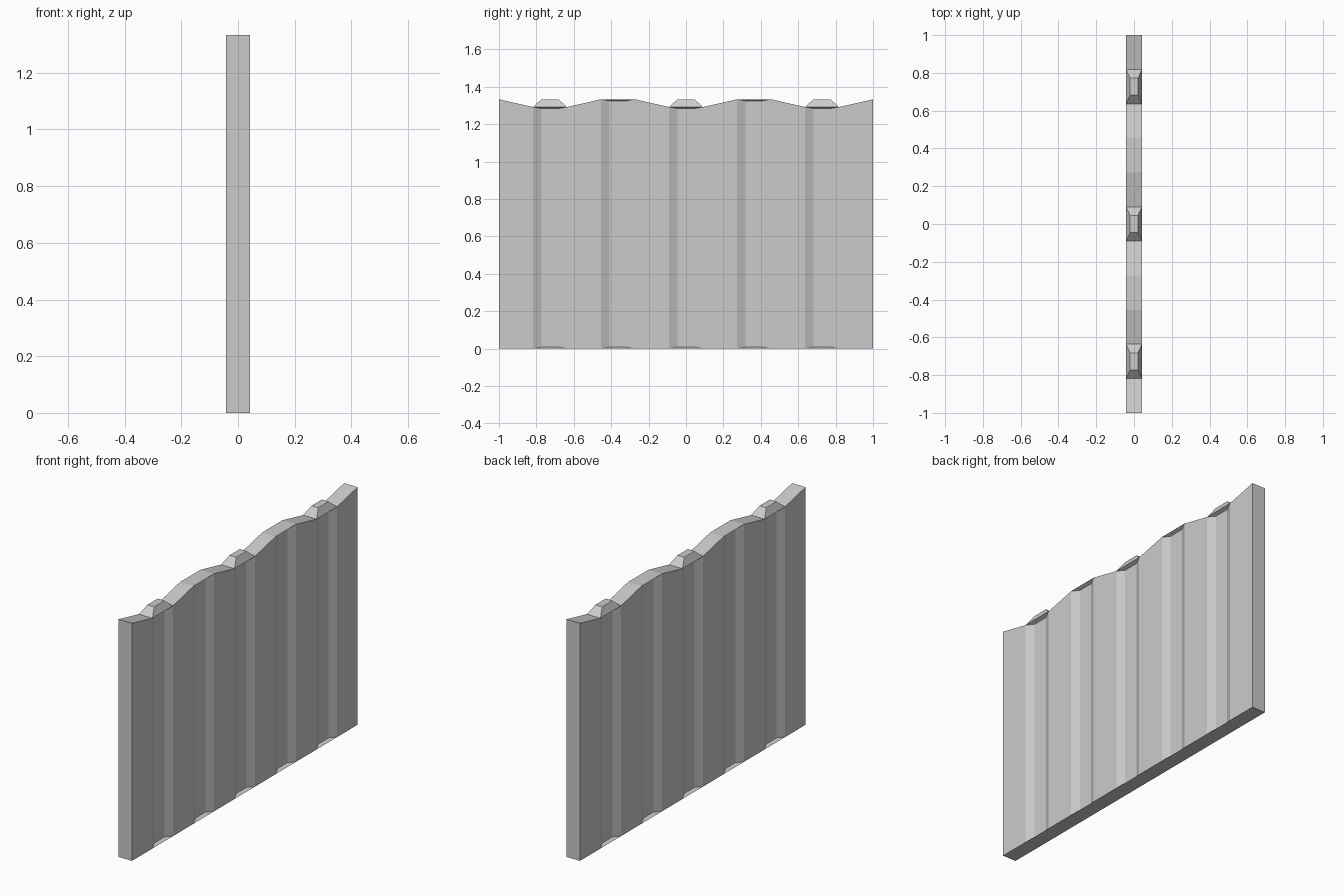
import bpy, bmesh
from mathutils import Vector

if "Cube" in bpy.data.objects:
    bpy.data.objects.remove(bpy.data.objects["Cube"])

N = 11                       # columns along the wall
STEP = 2 / N
HALF_X = 0.042
HIGH, LOW = 1.333, 1.292
CAP = HIGH - LOW
SILL = 0.008

# Wavy top line: pairs of high and low points, high at both ends
heights = [HIGH if k % 4 in (0, 3) else LOW for k in range(N + 1)]

bm = bmesh.new()

# Wall rings, one rectangular section per column edge
rings = []
for k, h in enumerate(heights):
    y = -1 + k * STEP
    rings.append([bm.verts.new((x, y, z)) for x, z in
                  ((-HALF_X, 0), (HALF_X, 0), (HALF_X, h), (-HALF_X, h))])

panels, caps = [], []
for k in range(N):
    a, b = rings[k], rings[k + 1]
    sides = [bm.faces.new((a[i], a[(i + 1) % 4], b[(i + 1) % 4], b[i])) for i in range(4)]
    if k % 2 == 1:           # every second column is recessed on both sides
        panels += [sides[1], sides[3]]
    if k % 4 == 1:           # low flat columns carry a cap
        caps.append(sides[2])
bm.faces.new(rings[0])
bm.faces.new(rings[-1])
bmesh.ops.recalc_face_normals(bm, faces=bm.faces)


def extrude(faces, move):
    """Extrude each face alone and place its new vertices with move(co, centre)."""
    for face in bmesh.ops.extrude_discrete_faces(bm, faces=faces)["faces"]:
        c = face.calc_center_median()
        for v in face.verts:
            v.co = move(v.co.copy(), c)


# Recessed panels with bevelled sides and thin sills
extrude(panels, lambda p, c: Vector((
    p.x * 0.5, c.y + (p.y - c.y) * 0.5, p.z + (SILL if p.z < c.z else -SILL))))

# Tapered caps on the low spots
extrude(caps, lambda p, c: Vector((
    p.x * 0.5, c.y + (p.y - c.y) * 0.5, p.z + CAP)))

mesh = bpy.data.meshes.new("wall_panel")
bm.to_mesh(mesh)
bm.free()
bpy.context.collection.objects.link(bpy.data.objects.new("wall_panel", mesh))
